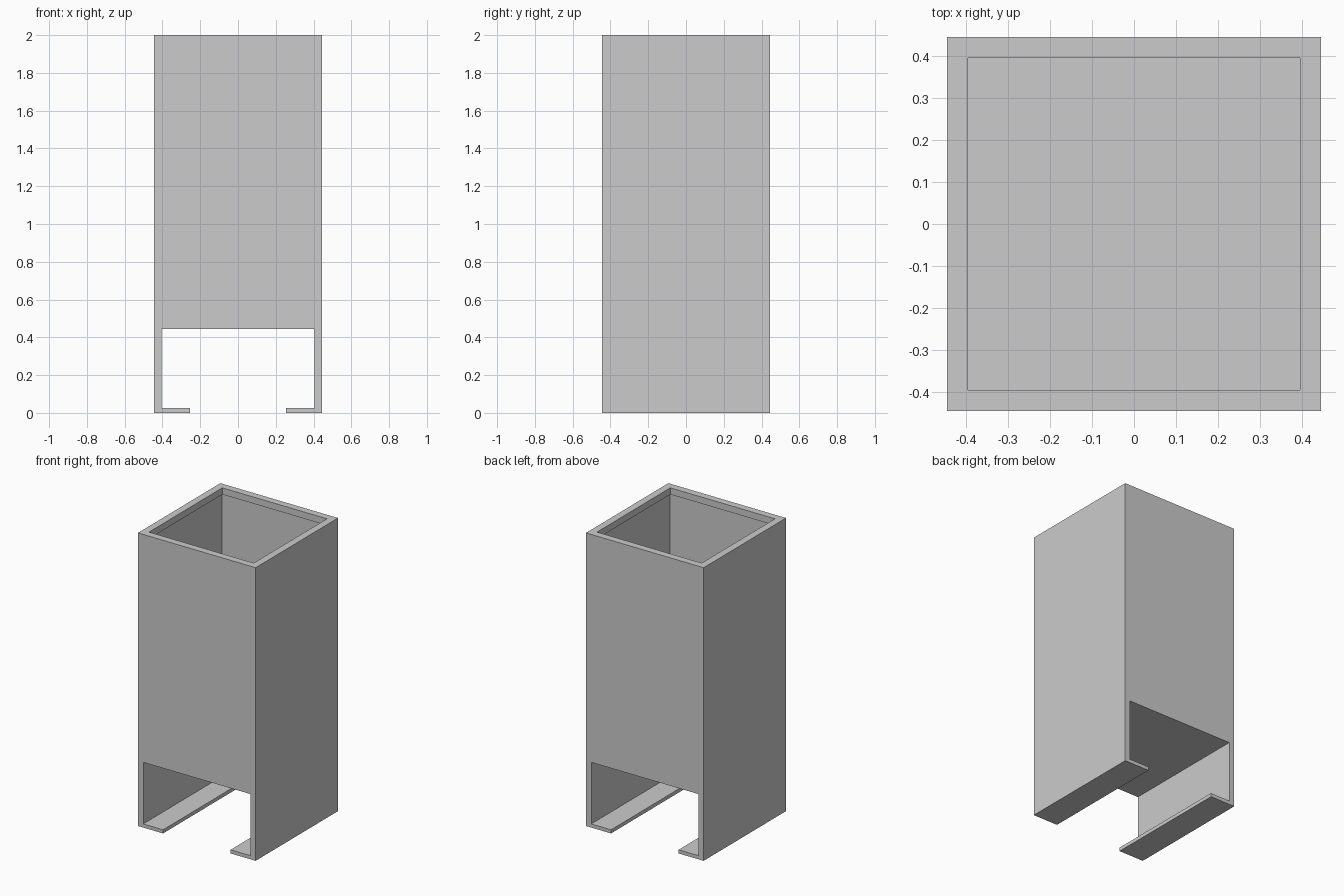
import bpy

if "Cube" in bpy.data.objects:
    bpy.data.objects.remove(bpy.data.objects["Cube"])

HALF = 0.444     # outer half width
INNER = 0.404    # inside face of the thin walls
LIP = 0.395      # inside face of the top lip
ROOF = 0.445     # underside of the floor plate
FLOOR = 0.485    # top of the floor plate


def box(name, hx, hy, z0, z1):
    """Box centred on x and y, spanning z0 to z1."""
    bpy.ops.mesh.primitive_cube_add(size=2, location=(0, 0, (z0 + z1) / 2))
    ob = bpy.context.object
    ob.name = name
    ob.scale = (hx, hy, (z1 - z0) / 2)
    bpy.ops.object.transform_apply(location=True, rotation=False, scale=True)
    return ob


def cut(target, cutter):
    """Subtract the cutter and discard it."""
    mod = target.modifiers.new("cut", "BOOLEAN")
    mod.operation = "DIFFERENCE"
    mod.solver = "EXACT"
    mod.object = cutter
    bpy.context.view_layer.objects.active = target
    bpy.ops.object.modifier_apply(modifier=mod.name)
    bpy.data.objects.remove(cutter, do_unlink=True)


# Square outer casing
casing = box("square_casing", HALF, HALF, 0, 2)

# Deep cavity, open at the top through a slightly narrower lip
cut(casing, box("cavity_cutter", INNER, INNER, FLOOR, 1.955))
cut(casing, box("lip_cutter", LIP, LIP, 1.9, 2.1))

# Through channel under the floor, leaving two inward foot flanges
cut(casing, box("channel_cutter", INNER, 0.6, 0.025, ROOF))
cut(casing, box("foot_gap_cutter", 0.255, 0.6, -0.1, 0.1))
